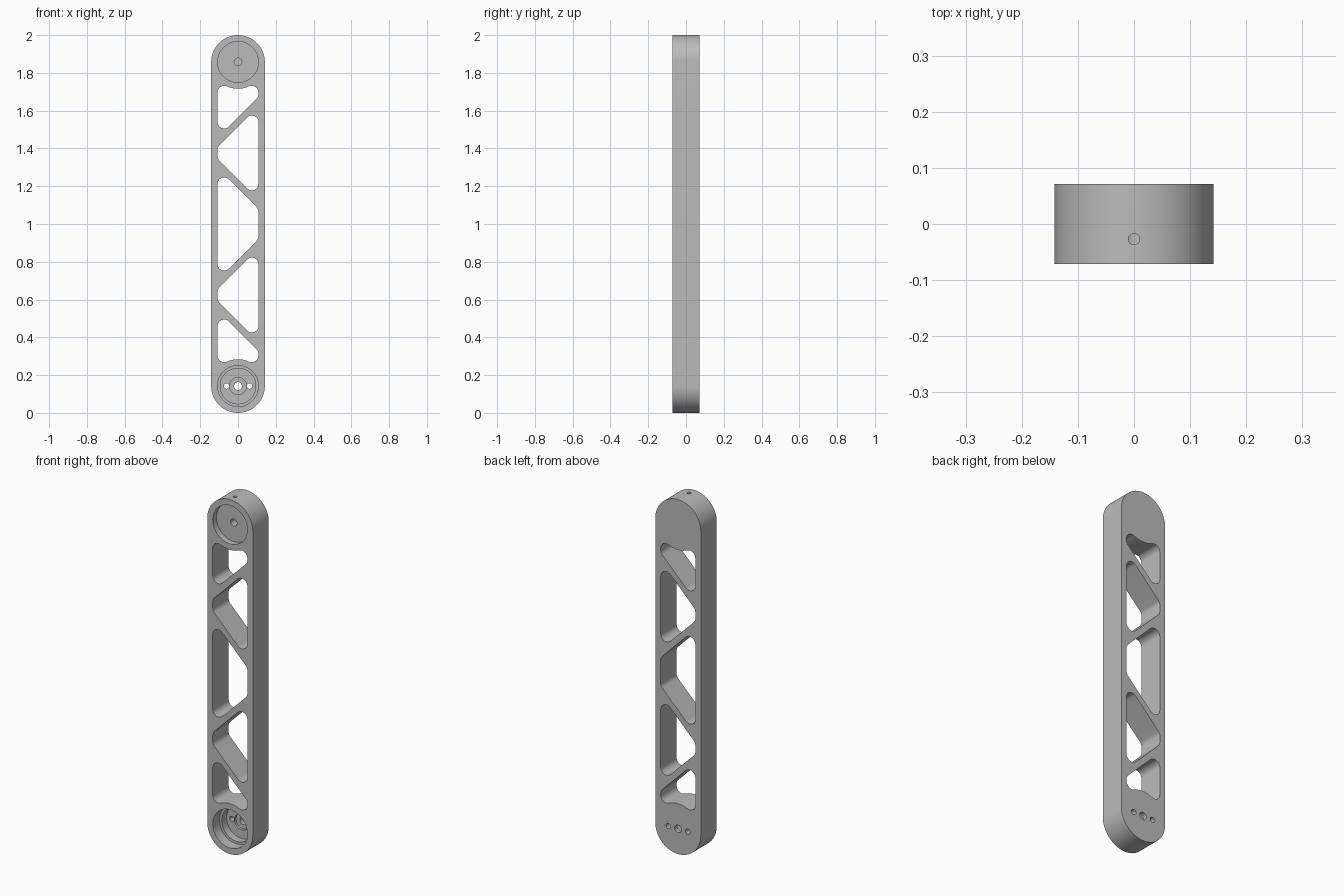
import bpy, bmesh
from math import sin, cos, radians, sqrt, atan2, degrees, pi
from mathutils import Matrix

if "Cube" in bpy.data.objects:
    bpy.data.objects.remove(bpy.data.objects["Cube"], do_unlink=True)

END = 0.142             # radius of the rounded ends
HALF = 0.071            # half of the thickness
TOP, BOTTOM = 2 - END, END
INNER = 0.108           # half width between the side rails
FILLET = 0.035
CX = INNER - FILLET     # x of the fillet centres
TIP = FILLET * (1 + sqrt(2))        # fillet setback at a 45 degree tip
BLUNT = FILLET * (sqrt(2) - 1)      # fillet setback at a 135 degree corner

metal = bpy.data.materials.new("grey metal")
metal.use_nodes = True
grey = (0.5, 0.5, 0.5, 1)
metal.diffuse_color = grey
metal.node_tree.nodes["Principled BSDF"].inputs["Base Color"].default_value = grey


def arc(x, z, r, start, stop):
    n = max(4, int(abs(stop - start) / 5))
    angles = [radians(start + (stop - start) * i / n) for i in range(n + 1)]
    return [(x + r * cos(a), z + r * sin(a)) for a in angles]


def circle(x, z, r):
    return arc(x, z, r, 360, 0)[:-1]


def prism(name, outline, y0, y1):
    """Extrude an outline in the xz plane from y0 to y1."""
    bm = bmesh.new()
    face = bm.faces.new([bm.verts.new((x, y0, z)) for x, z in outline])
    ext = bmesh.ops.extrude_face_region(bm, geom=[face])
    moved = [v for v in ext["geom"] if isinstance(v, bmesh.types.BMVert)]
    bmesh.ops.translate(bm, verts=moved, vec=(0, y1 - y0, 0))
    bmesh.ops.recalc_face_normals(bm, faces=bm.faces)
    return finish(name, bm)


def finish(name, bm):
    mesh = bpy.data.meshes.new(name)
    bm.to_mesh(mesh)
    bm.free()
    mesh.materials.append(metal)
    obj = bpy.data.objects.new(name, mesh)
    bpy.context.collection.objects.link(obj)
    return obj


def trapezoid(mid, half_short):
    """Window with its long side on +x and 45 degree diagonals."""
    zl = half_short + 2 * INNER - TIP
    zs = half_short - BLUNT
    return (arc(CX, mid + zl, FILLET, 135, 0) + arc(CX, mid - zl, FILLET, 0, -135)
            + arc(-CX, mid - zs, FILLET, -135, -180) + arc(-CX, mid + zs, FILLET, 180, 135))


def end_window(low):
    """Window under the top boss; low is where the diagonal meets the left rail."""
    drop = sqrt((END + FILLET) ** 2 - CX ** 2)
    z = TOP - drop
    a = degrees(atan2(drop, CX))
    return (arc(-CX, z, FILLET, 180, a) + arc(0, TOP, END, 180 + a, 360 - a)[1:-1]
            + arc(CX, z, FILLET, 180 - a, 0)
            + arc(CX, low + 2 * INNER + BLUNT, FILLET, 0, -45)
            + arc(-CX, low + TIP, FILLET, -45, -180))


def flip(points, x=1, z=1):
    return [(px * x, pz if z > 0 else 2 - pz) for px, pz in points]


# Solid link with rounded ends
link = prism("link_arm", arc(0, TOP, END, 180, 0) + arc(0, BOTTOM, END, 0, -180), -HALF, HALF)

# Truss windows, mirrored about mid height
side = trapezoid(1.376, 0.032)
end = end_window(1.456)
windows = [end, side, flip(trapezoid(1, 0.08), x=-1), flip(side, z=-1), flip(end, z=-1)]
cutters = [prism("window_cutter", w, -0.2, 0.2) for w in windows]

# Round pockets and bores: x, z, radius, depth from the front
bores = [(0, TOP, INNER, 0.033), (0, TOP, 0.02, 0.075),
         (0, BOTTOM, INNER, 0.06), (0, BOTTOM, 0.094, 0.104),
         (0, BOTTOM, 0.045, 0.118), (0, BOTTOM, 0.021, 0.3),
         (-0.061, BOTTOM, 0.0145, 0.3), (0.061, BOTTOM, 0.0145, 0.3)]
for x, z, r, depth in bores:
    cutters.append(prism("bore_cutter", circle(x, z, r), -0.2, depth - HALF))

# Set screw hole from the top into the upper bore
bm = bmesh.new()
bmesh.ops.create_cone(bm, cap_ends=True, segments=32, radius1=0.01, radius2=0.01, depth=0.2,
                      matrix=Matrix.Translation((0, -0.027, TOP + 0.1)))
cutters.append(finish("screw_hole_cutter", bm))

# Cut everything out of the link
bpy.ops.object.select_all(action="DESELECT")
bpy.context.view_layer.objects.active = link
link.select_set(True)
for c in cutters:
    c.hide_render = True
    mod = link.modifiers.new("cut", "BOOLEAN")
    mod.operation, mod.solver, mod.object = "DIFFERENCE", "EXACT", c
    bpy.ops.object.modifier_apply(modifier=mod.name)
    bpy.data.objects.remove(c, do_unlink=True)

bpy.ops.object.shade_smooth_by_angle(angle=pi / 6)
